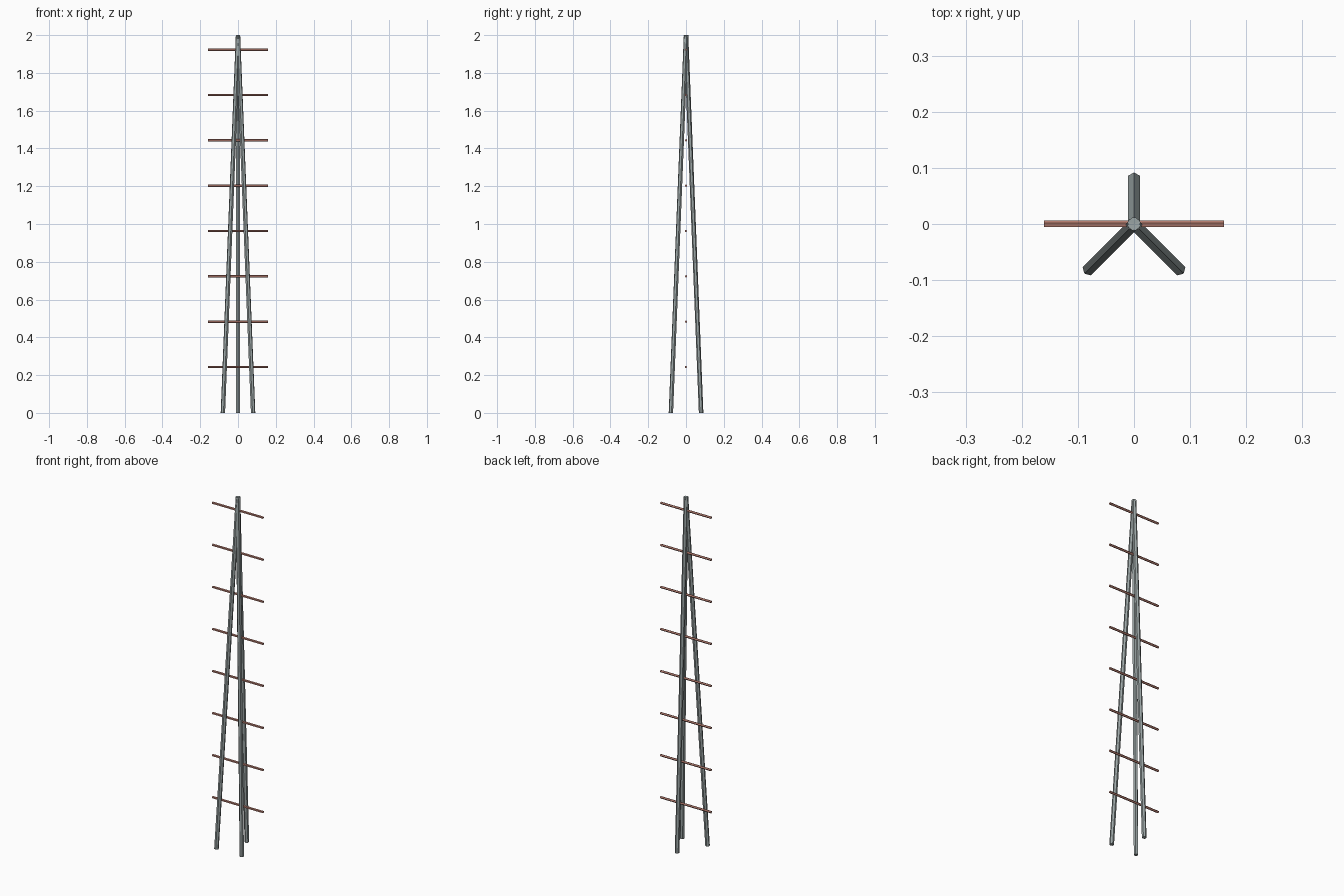
import bpy
from mathutils import Vector, Matrix
from math import atan2, pi

if "Cube" in bpy.data.objects:
    bpy.data.objects.remove(bpy.data.objects["Cube"])


def rod(name, a, b, radius, sides, color, turn=0.0):
    """Flat-sided rod between two points, turned about its own axis."""
    a, b = Vector(a), Vector(b)
    d = b - a
    bpy.ops.mesh.primitive_cylinder_add(vertices=sides, radius=radius, depth=d.length)
    ob = bpy.context.object
    ob.name = name
    tilt = Vector((0, 0, 1)).rotation_difference(d.normalized()).to_matrix().to_4x4()
    ob.matrix_world = Matrix.Translation((a + b) / 2) @ tilt @ Matrix.Rotation(turn, 4, 'Z')
    ob.data.materials.append(color)
    return ob


def paint(name, rgb):
    m = bpy.data.materials.new(name)
    m.diffuse_color = (*rgb, 1)
    m.use_nodes = True
    m.node_tree.nodes["Principled BSDF"].inputs["Base Color"].default_value = m.diffuse_color
    return m


steel = paint("steel", (0.33, 0.38, 0.38))
rust = paint("rust", (0.52, 0.23, 0.18))

# Three legs meeting at the apex, one ridge facing outward
for name, x, y in (("back_leg", 0, 0.08), ("left_leg", -0.08, -0.08), ("right_leg", 0.08, -0.08)):
    rod(name, (x, y, 0), (0, 0, 2), 0.012, 6, steel, atan2(y, x) - pi / 2)

# Eight evenly spaced cross rungs
for i in range(8):
    z = 0.243 + 0.24 * i
    rod(f"rung_{i + 1}", (-0.16, 0, z), (0.16, 0, z), 0.0065, 5, rust)
